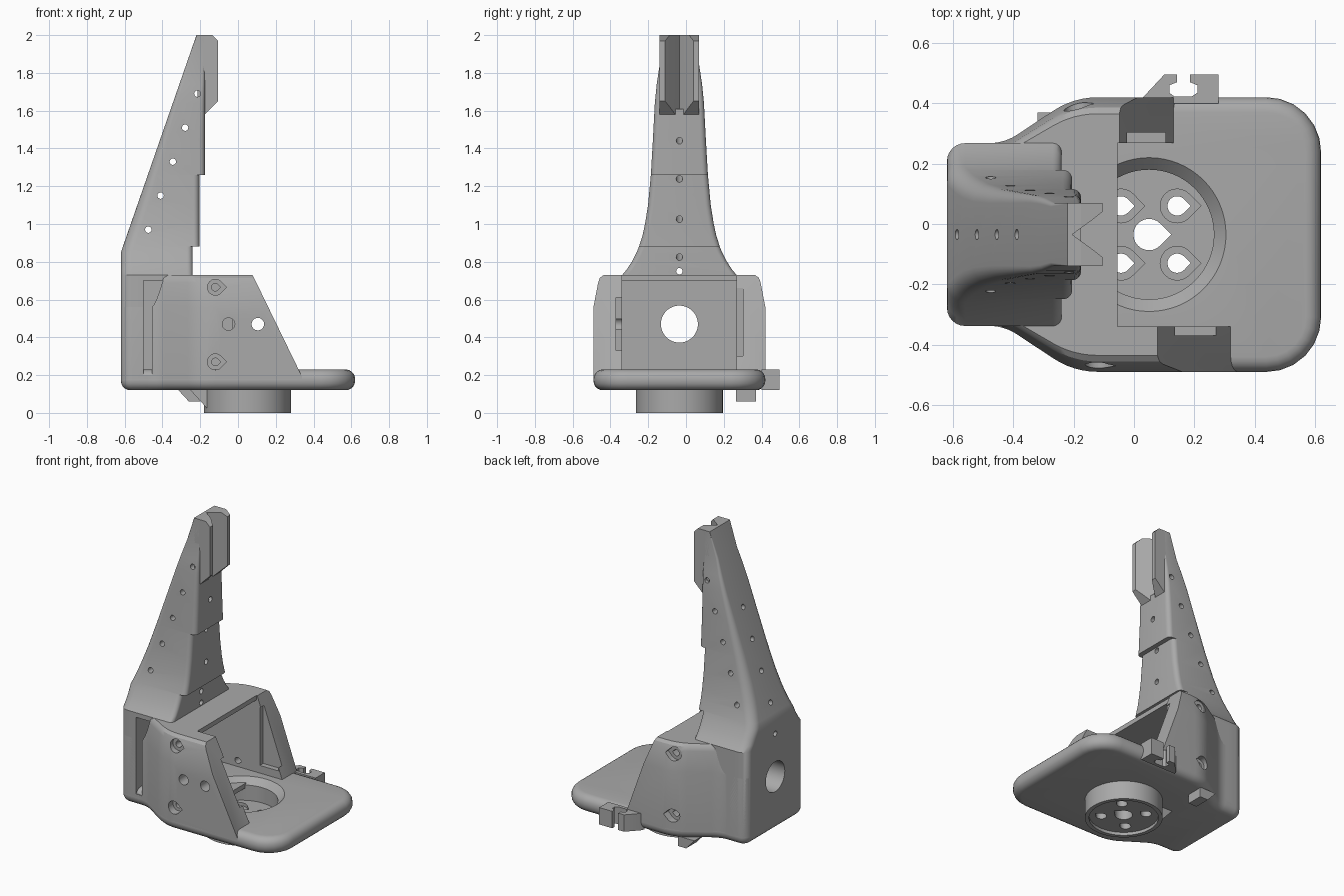
import bpy, bmesh, math
from mathutils import Vector

cube = bpy.data.objects.get("Cube")
if cube:
    bpy.data.objects.remove(cube, do_unlink=True)

grey = bpy.data.materials.new("plain grey")
grey.use_nodes = True
GREY = (0.4, 0.4, 0.4, 1)
grey.diffuse_color = GREY
grey.node_tree.nodes["Principled BSDF"].inputs["Base Color"].default_value = GREY

CY = -0.035          # mid plane in y
HUB = (0.05, CY)     # hub centre


def loft(name, rings, rim=0):
    """Skin a stack of equal rings; rim rounds the edges of both caps."""
    bm = bmesh.new()
    rows = [[bm.verts.new(p) for p in ring] for ring in rings]
    n = len(rows[0])
    caps = [bm.faces.new(rows[0]), bm.faces.new(rows[-1])]
    for a, b in zip(rows, rows[1:]):
        for i in range(n):
            j = (i + 1) % n
            bm.faces.new((a[i], a[j], b[j], b[i]))
    bmesh.ops.recalc_face_normals(bm, faces=bm.faces)
    if rim:
        edges = [e for f in caps for e in f.edges]
        bmesh.ops.bevel(bm, geom=edges, offset=rim, segments=5, profile=0.5, affect='EDGES')
    mesh = bpy.data.meshes.new(name)
    bm.to_mesh(mesh)
    bm.free()
    mesh.materials.append(grey)
    ob = bpy.data.objects.new(name, mesh)
    bpy.context.collection.objects.link(ob)
    return ob


def prism(name, pts, axis, lo, hi, rim=0):
    place = {'x': lambda u, v, w: (w, u, v),
             'y': lambda u, v, w: (u, w, v),
             'z': lambda u, v, w: (u, v, w)}[axis]
    return loft(name, [[place(u, v, w) for u, v in pts] for w in (lo, hi)], rim)


def box(name, x, y, z):
    return prism(name, [(x[0], y[0]), (x[1], y[0]), (x[1], y[1]), (x[0], y[1])], 'z', *z)


def circle(c, r, n=32):
    return [(c[0] + r * math.cos(math.tau * i / n), c[1] + r * math.sin(math.tau * i / n))
            for i in range(n)]


def teardrop(c, r):
    """Circle drawn out to a point towards +u."""
    arc = [math.radians(45 + 270 * i / 18) for i in range(19)]
    return [(c[0] + r * math.cos(a), c[1] + r * math.sin(a)) for a in arc] + [(c[0] + r * 1.41, c[1])]


def rounded(corners, steps=6):
    """Round a polygon; each corner is (x, y, distance cut back)."""
    out = []
    for i, (x, y, t) in enumerate(corners):
        p = Vector((x, y))
        d0 = (Vector(corners[i - 1][:2]) - p).normalized()
        d1 = (Vector(corners[(i + 1) % len(corners)][:2]) - p).normalized()
        w = math.sqrt((1 - d0.dot(d1)) / 2)
        for k in range(steps + 1):
            u = k / steps
            a, b, c = (1 - u) ** 2, 2 * w * u * (1 - u), u * u
            out.append(tuple((a * (p + d0 * t) + b * p + c * (p + d1 * t)) / (a + b + c)))
    return out


def boolean(ob, others, op='DIFFERENCE', keep=False):
    bpy.context.view_layer.objects.active = ob
    for other in others:
        mod = ob.modifiers.new("bool", 'BOOLEAN')
        mod.operation, mod.solver, mod.object = op, 'EXACT', other
        bpy.ops.object.modifier_apply(modifier=mod.name)
        if not keep:
            bpy.data.objects.remove(other, do_unlink=True)


def finish(ob):
    bpy.ops.object.select_all(action='DESELECT')
    ob.select_set(True)
    bpy.context.view_layer.objects.active = ob
    bpy.ops.object.shade_smooth_by_angle(angle=math.radians(32))


# Footprint shared by the plate and the cheeks
half = [(-0.62, 0.303, 0.06), (-0.43, 0.303, 0.05), (-0.2, 0.455, 0.08), (0.62, 0.455, 0.18)]
corners = [(x, CY + y, t) for x, y, t in half] + [(x, CY - y, t) for x, y, t in reversed(half)]
outline = rounded(corners)

# Base plate with round hub, cable guide and underside hook
plate = prism("base_plate", outline, 'z', 0.12, 0.23, rim=0.05)
hub = prism("hub", circle(HUB, 0.23, 64), 'z', 0, 0.15)
guide = prism("guide", [(-0.27, 0.14), (-0.165, 0.025), (0, 0.02), (0, 0.14)], 'y', -0.12, 0.05)
boolean(plate, [hub, guide], 'UNION')

cuts = [loft("recess", [[(x, y, z) for x, y in circle(HUB, r, 64)]
                        for r, z in ((0.215, 0.09), (0.215, 0.19), (0.255, 0.23), (0.265, 0.24))]),
        prism("hub_hollow", circle(HUB, 0.205, 64), 'z', -0.1, 0.02),
        prism("centre_hole", teardrop(HUB, 0.052), 'z', -0.1, 0.3)]
for sx in (-1, 1):
    for sy in (-1, 1):
        at = (HUB[0] + sx * 0.093, HUB[1] + sy * 0.095)
        cuts.append(prism("bolt_hole", teardrop(at, 0.032), 'z', -0.1, 0.3))
        cuts.append(prism("bolt_seat", teardrop(at, 0.056), 'z', 0.07, 0.3))
boolean(plate, cuts)
finish(plate)

hook = prism("underside_hook", [(-0.32, 0.125), (-0.26, 0.06), (-0.2, 0.06), (-0.2, 0.125)], 'y', 0.265, 0.37)
finish(hook)

# Cable clip on the rear edge, with a keyhole slot
clip = prism("cable_clip", [(0.02, 0.4), (0.03, 0.42), (0.1, 0.495), (0.143, 0.495), (0.143, 0.47),
                            (0.117, 0.46), (0.117, 0.435), (0.135, 0.422), (0.19, 0.422), (0.21, 0.435),
                            (0.21, 0.46), (0.186, 0.47), (0.186, 0.495), (0.28, 0.495), (0.28, 0.4)],
             'z', 0.12, 0.23)
finish(clip)

# Hollow shared by the cheeks and the column
cavity = box("cavity_cutter", (-0.5, 1), (-0.34, 0.268), (0.2, 0.7))

# Cheeks joined by the bridge: footprint lofted up with a taper at the top
levels = [(0.17, 1), (0.56, 1), (0.69, 0.945), (0.715, 0.925), (0.73, 0.88)]
cheeks = loft("cheeks", [[(x, CY + (y - CY) * s, z) for x, y in outline] for z, s in levels])
boolean(cheeks, [cavity], keep=True)
cuts = [box("opening", (-0.055, 1), (-0.34, 0.268), (0.1, 1)),
        prism("front_slope", [(-0.015, 0.92), (0.34, 0.19), (0.34, 0.1), (1, 0.1), (1, 0.92)], 'y', -1, CY),
        prism("rear_slope", [(-0.117, 0.92), (0.145, 0.19), (0.145, 0.1), (1, 0.1), (1, 0.92)], 'y', CY - 0.01, 1),
        box("front_pocket", (-0.03, 0.28), (-0.37, -0.3), (0.33, 0.61)),
        box("rear_pocket", (-0.03, 0.105), (0.2, 0.303), (0.28, 0.66))]
for z in (0.27, 0.665):
    for x, outer, seat, inner in ((-0.12, -0.6, -0.44, -0.3), (-0.19, 0.6, 0.37, 0.2)):
        cuts.append(prism("screw_seat", teardrop((x, z), 0.042), 'y', *sorted((outer, seat))))
        cuts.append(prism("screw_hole", teardrop((x, z), 0.02), 'y', *sorted((outer, inner))))
for x in (-0.05, 0.105):
    cuts.append(prism("pin_hole", circle((x, 0.47), 0.033), 'y', -0.6, -0.3))
boolean(cheeks, cuts)

# Column flaring into the tower, with steps down its front
widths = [(0.17, 0.303), (0.73, 0.303), (0.76, 0.278), (0.8, 0.252), (0.85, 0.226), (0.88, 0.214),
          (0.94, 0.195), (1.0, 0.182), (1.1, 0.166), (1.26, 0.151), (1.45, 0.14), (1.64, 0.13),
          (1.74, 0.12), (1.84, 0.105), (2.0, 0.105)]
fronts = {0.88: (-0.24, -0.205), 1.26: (-0.205, -0.175)}
rings, front = [], -0.24
for z, w in widths:
    back = -0.62 + max(0, z - 0.85) * 0.4 / 1.15
    r = min(0.06, 0.06 * (2.05 - z))
    for f in fronts.get(z, (front,)):
        front = f
        q = min(r, 0.03)
        ring = rounded([(back, CY + w, r), (back, CY - w, r), (f, CY - w, q), (f, CY + w, q)])
        rings.append([(x, y, z) for x, y in ring])
tower = loft("tower", rings)
boolean(tower, [cavity])
cuts = [prism("shaft_hole", circle((CY, 0.47), 0.098, 48), 'x', -1, 0),
        prism("sight_hole", circle((CY, 0.75), 0.017, 16), 'x', -1, 0),
        prism("groove", [(-0.205, CY), (-0.1, 0.05), (-0.1, -0.12)], 'z', 1.61, 2.1)]
for i in range(5):
    cuts.append(prism("side_hole", circle((-0.475 + 0.065 * i, 0.97 + 0.18 * i), 0.017, 16), 'y', -1, 1))
slope = Vector((0.945, 0, -0.328))
for i in range(4):
    # holes bored square to the sloping back
    mid = Vector((-0.587 + 0.066 * i, CY, 0.945 + 0.19 * i))
    side, up = Vector((0, 1, 0)), Vector((0.328, 0, 0.945))
    cuts.append(loft("bored_hole", [[mid + slope * d + side * u + up * v for u, v in circle((0, 0), 0.017, 16)]
                                    for d in (-0.1, 0.6)]))
boolean(tower, cuts)
finish(tower)

# The shaft hole also passes the cheek block
boolean(cheeks, [prism("shaft_clear", circle((CY, 0.47), 0.098, 48), 'x', -1, -0.3)])
finish(cheeks)

# Notched rest at the tower top: slanted underside, chamfered upper lip
vee = [(-0.215, 0.07), (-0.135, 0.07), (-0.105, 0.07), (-0.105, 0.04), (-0.135, 0.016), (-0.205, CY),
       (-0.135, -0.086), (-0.105, -0.11), (-0.105, -0.14), (-0.135, -0.14), (-0.215, -0.14)]
rest = loft("notched_rest", [[(x, y, 1.755 + x) for x, y in vee],
                             [(x, y, min(2.0, 1.865 - x)) for x, y in vee]])
finish(rest)
